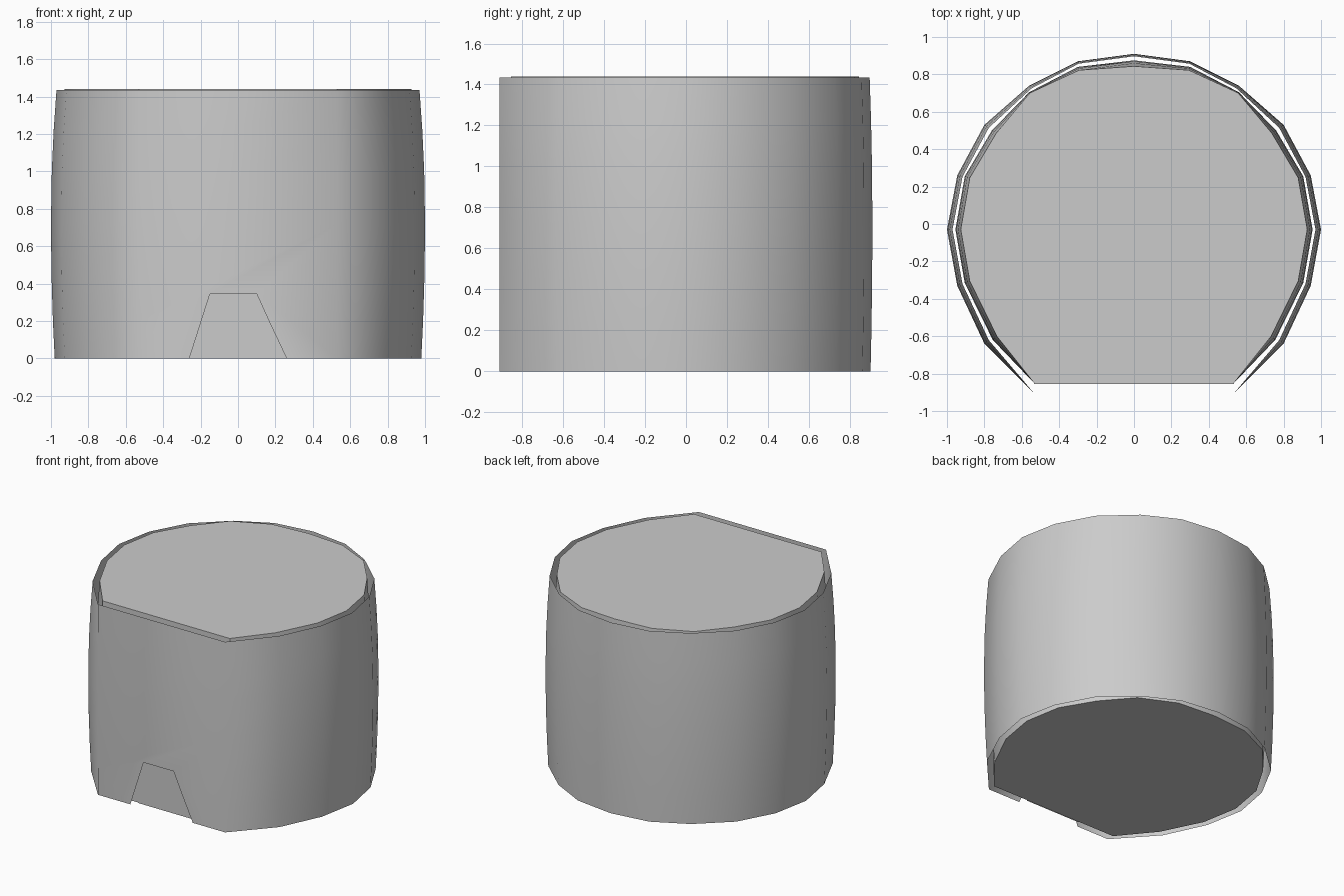
import bpy, bmesh, math

if "Cube" in bpy.data.objects:
    bpy.data.objects.remove(bpy.data.objects["Cube"])

LEVELS = [0, 0.2, 0.45, 0.72, 1.0, 1.22, 1.435]


def make_object(name, bm, angle):
    bmesh.ops.recalc_face_normals(bm, faces=bm.faces)
    mesh = bpy.data.meshes.new(name)
    bm.to_mesh(mesh)
    bm.free()
    obj = bpy.data.objects.new(name, mesh)
    bpy.context.collection.objects.link(obj)
    bpy.ops.object.select_all(action='DESELECT')
    obj.select_set(True)
    bpy.context.view_layer.objects.active = obj
    bpy.ops.object.shade_smooth_by_angle(angle=math.radians(angle))
    return obj


def barrel_rows(bm, half, levels, bulge):
    """Rings from the front right corner round the back to the front left.
    half: (x, y, weight) of the right side; bulge(z): scale shift at height z."""
    outline = half + [(-x, y, w) for x, y, w in reversed(half[:-1])]
    rows = []
    for z in levels:
        rows.append([bm.verts.new((x * (1 + w * bulge(z)), y * (1 + w * bulge(z)), z))
                     for x, y, w in outline])
    for a, b in zip(rows, rows[1:]):
        for i in range(len(outline) - 1):
            bm.faces.new((a[i], a[i + 1], b[i + 1], b[i]))
    return rows


def curve(z, top, bottom):
    t = (z - 0.72) / 0.72
    return (top if t > 0 else bottom) * t * t


# Outer shell: open sleeve, flat front with a tapered doorway
shell_half = [(0.53, -0.91, 0), (0.80, -0.64, 1), (0.945, -0.33, 1), (1.0, -0.03, 1),
              (0.945, 0.26, 1), (0.80, 0.53, 1), (0.56, 0.74, 0.7),
              (0.30, 0.87, 0.5), (0, 0.91, 0.5)]
bm = bmesh.new()
rows = barrel_rows(bm, shell_half, LEVELS, lambda z: curve(z, -0.03, -0.02))
door = [bm.verts.new((x, -0.91, z))
        for x, z in [(-0.26, 0), (-0.15, 0.345), (0.10, 0.345), (0.17, 0.19), (0.26, 0)]]
bm.faces.new([r[-1] for r in reversed(rows)] + door + [r[0] for r in rows])
make_object("outer_shell", bm, 80)

# Inner core: closed body set just inside the shell
core_half = [(0.53, -0.855, 0), (0.755, -0.62, 1), (0.905, -0.315, 1), (0.955, -0.03, 1),
             (0.905, 0.255, 1), (0.76, 0.50, 1), (0.56, 0.705, 0.2),
             (0.30, 0.84, 0.7), (0, 0.875, 1.2)]
bm = bmesh.new()
rows = barrel_rows(bm, core_half, LEVELS[:-1] + [1.44], lambda z: curve(z, -0.03, -0.025))
bm.faces.new([r[-1] for r in reversed(rows)] + [r[0] for r in rows])
bm.faces.new(rows[0])
bm.faces.new(rows[-1])
make_object("inner_core", bm, 40)

# Door panel on the core, seen through the doorway
bm = bmesh.new()
outline = [(-0.23, 0), (0.23, 0), (0.10, 0.335), (-0.13, 0.335)]
panel = bm.faces.new([bm.verts.new((x, -0.862, z)) for x, z in outline])
make_object("door_panel", bm, 30)
